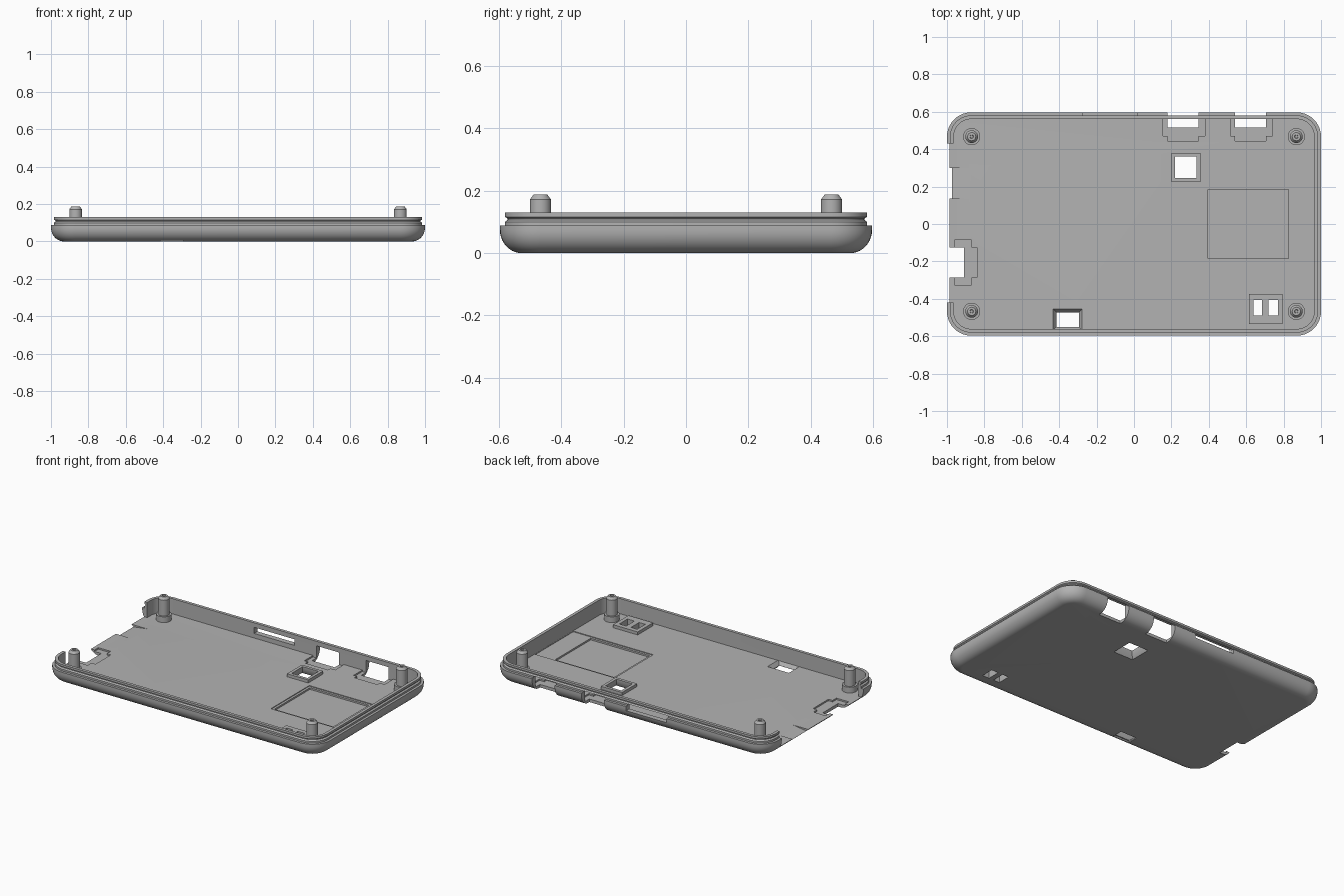
import bpy, bmesh, math

if "Cube" in bpy.data.objects:
    bpy.data.objects.remove(bpy.data.objects["Cube"])

grey = bpy.data.materials.new("light grey plastic")
grey.diffuse_color = (0.45, 0.45, 0.45, 1)
grey.use_nodes = True
grey.node_tree.nodes["Principled BSDF"].inputs["Base Color"].default_value = grey.diffuse_color
HX, HY, R, FLOOR = 1.0, 0.597, 0.13, 0.03


def finish(bm, name):
    bmesh.ops.recalc_face_normals(bm, faces=bm.faces)
    me = bpy.data.meshes.new(name)
    bm.to_mesh(me)
    bm.free()
    me.materials.append(grey)
    ob = bpy.data.objects.new(name, me)
    bpy.context.collection.objects.link(ob)
    return ob


def loft(rings, name):
    """Skin a list of equal-length point rings and cap both ends."""
    bm = bmesh.new()
    vs = [[bm.verts.new(p) for p in ring] for ring in rings]
    n = len(vs[0])
    for a, b in zip(vs, vs[1:]):
        for i in range(n):
            bm.faces.new((a[i], a[(i + 1) % n], b[(i + 1) % n], b[i]))
    bm.faces.new(vs[0][::-1])
    bm.faces.new(vs[-1])
    return finish(bm, name)


def rounded(inset, z, seg=10):
    r = R - inset
    pts = []
    for k, (sx, sy) in enumerate(((1, 1), (-1, 1), (-1, -1), (1, -1))):
        for i in range(seg + 1):
            a = math.pi / 2 * (k + i / seg)
            pts.append((sx * (HX - R) + r * math.cos(a), sy * (HY - R) + r * math.sin(a), z))
    return pts


def block(x0, x1, y0, y1, z0, z1, taper=0):
    t = taper
    return loft([[(x0, y0, z0), (x1, y0, z0), (x1, y1, z0), (x0, y1, z0)],
                 [(x0 + t, y0 + t, z1), (x1 - t, y0 + t, z1),
                  (x1 - t, y1 - t, z1), (x0 + t, y1 - t, z1)]], "cutter")


def prism(profile, y0, y1):
    return loft([[(x, y, z) for x, z in profile] for y in (y0, y1)], "cutter")


def boolean(target, tool, op):
    m = target.modifiers.new("bool", 'BOOLEAN')
    m.operation, m.object, m.solver = op, tool, 'EXACT'
    bpy.context.view_layer.objects.active = target
    bpy.ops.object.modifier_apply(modifier=m.name)
    bpy.data.objects.remove(tool)


def smooth(ob):
    bpy.ops.object.select_all(action='DESELECT')
    ob.select_set(True)
    bpy.context.view_layer.objects.active = ob
    bpy.ops.object.shade_smooth_by_angle(angle=math.radians(30))


# Tray: filleted bottom edge, stepped and grooved lip, hollow inside
profile = []
for i in range(11):
    t = math.pi / 2 * i / 10
    profile.append((0.07 * (1 - math.sin(t)), 0.075 * (1 - math.cos(t))))
profile += [(0, 0.088), (0.016, 0.088), (0.016, 0.100), (0.025, 0.107),
            (0.025, 0.111), (0.016, 0.116), (0.016, 0.13), (0.036, 0.13), (0.036, FLOOR)]
tray = loft([rounded(i, z) for i, z in profile], "case_tray")

# Raised collars round the button holes
for c in ((0.2, 0.355, 0.225, 0.38), (0.615, 0.795, -0.535, -0.375)):
    boolean(tray, block(*c, 0.015, 0.05), 'UNION')

cuts = [
    # open left end
    block(-1.1, -0.95, -0.42, 0.43, FLOOR, 0.2),
    # rectangular pocket and its shallow surround
    block(0.38, 0.963, -0.2, 0.2, 0.025, 0.06),
    block(0.395, 0.825, -0.185, 0.185, 0.014, 0.06),
    # funnel-shaped square hole
    block(0.205, 0.35, 0.23, 0.375, -0.001, 0.025, 0.015),
    block(0.22, 0.335, 0.245, 0.36, -0.1, 0.1),
    # two small holes
    block(0.64, 0.685, -0.49, -0.405, -0.1, 0.1),
    block(0.72, 0.77, -0.49, -0.405, -0.1, 0.1),
    # hole near the front wall, with sloped sides
    block(-0.415, -0.295, -0.55, -0.472, -0.1, 0.1),
    block(-0.415, -0.295, -0.55, -0.472, 0.005, 0.0301, -0.018),
    # slot through the back wall
    block(-0.275, 0.02, 0.5, 0.7, 0.06, 0.1),
    # left end: card ramp, connector recess and notch
    prism([(-1.1, 0.012), (-0.99, 0.014), (-0.875, FLOOR), (-0.875, 0.06), (-1.1, 0.06)], 0.135, 0.3),
    block(-0.96, -0.87, -0.325, -0.085, 0.02, 0.06),
    block(-0.95, -0.84, -0.285, -0.125, 0.02, 0.06),
    block(-1.1, -0.91, -0.285, -0.125, -0.1, 0.1),
]
# back connector ports with stepped recesses in the floor
for x in (0.18, 0.54):
    cuts += [block(x, x + 0.165, 0.515, 0.7, -0.1, 0.1),
             block(x - 0.025, x + 0.2, 0.47, 0.561, 0.02, 0.06),
             block(x, x + 0.165, 0.445, 0.52, 0.02, 0.06)]
for c in cuts:
    boolean(tray, c, 'DIFFERENCE')
smooth(tray)

# Corner pegs: wide boss, thinner pin, chamfered tip
for px, sx in (("left", -1), ("right", 1)):
    for py, sy in (("front", -1), ("back", 1)):
        rings = []
        for r, z in ((0.046, 0.02), (0.046, 0.068), (0.034, 0.068), (0.034, 0.172),
                     (0.022, 0.188), (0.010, 0.188), (0.008, 0.18)):
            rings.append([(0.868 * sx + r * math.cos(math.tau * i / 32),
                           0.467 * sy + r * math.sin(math.tau * i / 32), z) for i in range(32)])
        smooth(loft(rings, f"{py}_{px}_peg"))
